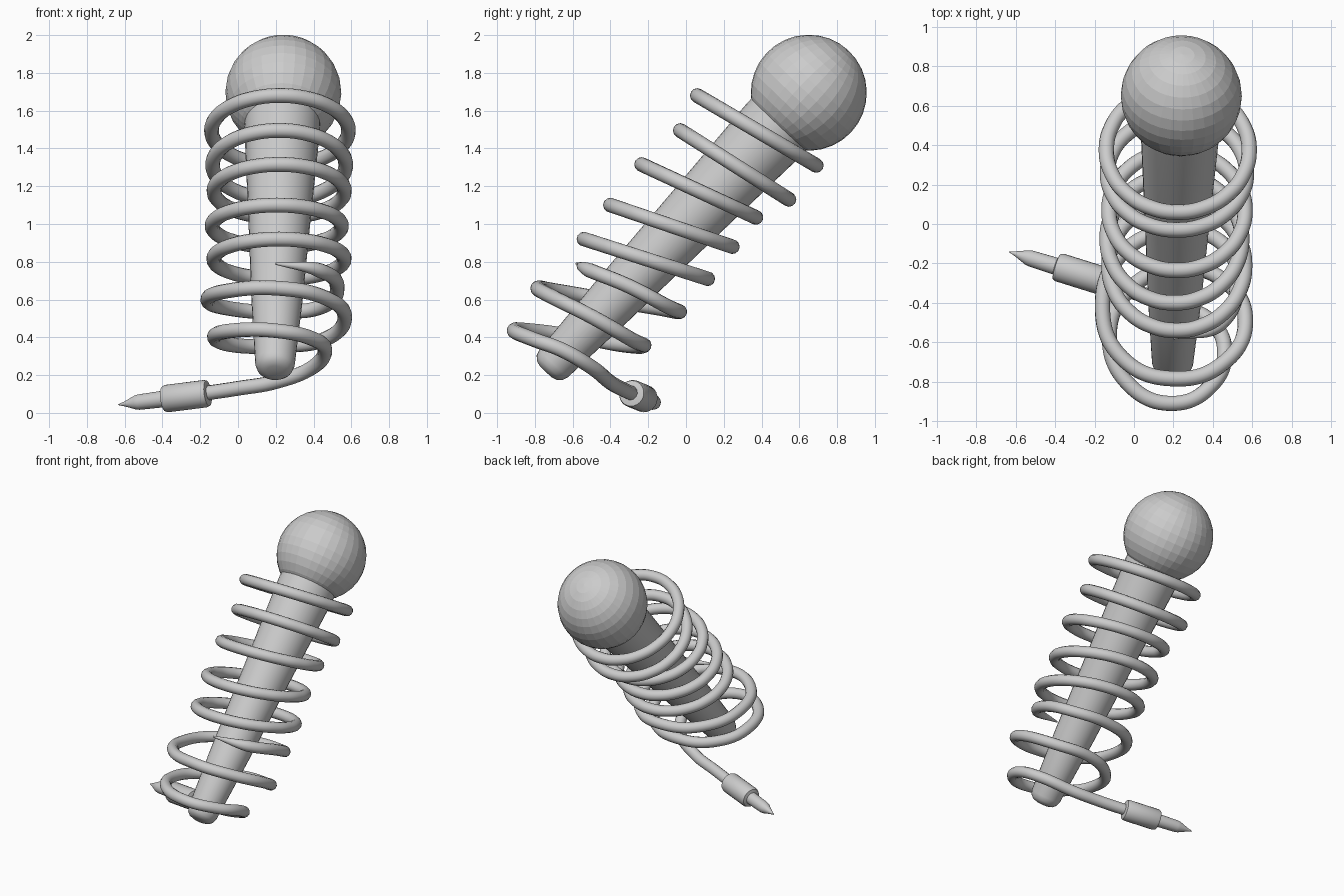
import bpy, math
from mathutils import Vector

if "Cube" in bpy.data.objects:
    bpy.data.objects.remove(bpy.data.objects["Cube"])


def lathe(name, base, direction, profile, sides=32, smooth=True):
    """Revolve (distance, radius) pairs about an axis."""
    verts, faces = [], []
    rot = Vector((0, 0, 1)).rotation_difference(Vector(direction).normalized())
    for d, r in profile:
        for i in range(sides):
            a = 2 * math.pi * i / sides
            verts.append(Vector(base) + rot @ Vector((r * math.cos(a), r * math.sin(a), d)))
    for k in range(len(profile) - 1):
        for i in range(sides):
            j = (i + 1) % sides
            faces.append((k * sides + i, k * sides + j, (k + 1) * sides + j, (k + 1) * sides + i))
    faces.append(tuple(reversed(range(sides))))
    faces.append(tuple((len(profile) - 1) * sides + i for i in range(sides)))
    mesh = bpy.data.meshes.new(name)
    mesh.from_pydata(verts, [], faces)
    obj = bpy.data.objects.new(name, mesh)
    bpy.context.collection.objects.link(obj)
    if smooth:
        bpy.context.view_layer.objects.active = obj
        obj.select_set(True)
        bpy.ops.object.shade_smooth_by_angle(angle=math.radians(35))
        obj.select_set(False)
    return obj


def tube(name, points, radius, cyclic=False, taper_start=False):
    """Round tube through points with automatic smooth handles."""
    cu = bpy.data.curves.new(name, 'CURVE')
    cu.dimensions = '3D'
    cu.bevel_depth = radius
    cu.bevel_resolution = 4
    cu.resolution_u = 12
    cu.use_fill_caps = True
    sp = cu.splines.new('BEZIER')
    sp.bezier_points.add(len(points) - 1)
    for bp, p in zip(sp.bezier_points, points):
        bp.co = p
        bp.handle_left_type = bp.handle_right_type = 'AUTO'
    sp.use_cyclic_u = cyclic
    if taper_start:
        sp.bezier_points[0].radius = 0.15
    obj = bpy.data.objects.new(name, cu)
    bpy.context.collection.objects.link(obj)
    return obj


# Tapered handle with rounded bottom edge
foot = Vector((0.195, -0.735, 0.225))
ball_centre = Vector((0.24, 0.65, 1.695))
axis = ball_centre - foot
lathe("handle", foot, axis,
      [(-0.01, 0.045), (0, 0.075), (0.02, 0.095), (0.05, 0.105),
       (0.5, 0.135), (1.1, 0.165), (1.75, 0.2), (1.85, 0.2)])

# Faceted ball, poles along the handle
R = 0.307
lathe("ball", ball_centre, axis,
      [(-R * math.cos(math.pi * k / 16), max(R * math.sin(math.pi * k / 16), 0.0005))
       for k in range(17)], smooth=False)

# Separate tilted rings: front (y, z), back (y, z), centre x, half width
rings = [((0.06, 1.68), (0.69, 1.31), 0.222, 0.362),
         ((-0.03, 1.495), (0.545, 1.13), 0.218, 0.352),
         ((-0.235, 1.315), (0.37, 1.035), 0.218, 0.345),
         ((-0.40, 1.10), (0.245, 0.88), 0.205, 0.342),
         ((-0.54, 0.92), (0.115, 0.71), 0.217, 0.345)]
for n, (f, b, cx, w) in enumerate(rings):
    pts = []
    for i in range(16):
        a = 2 * math.pi * i / 16
        t = 0.5 - 0.5 * math.cos(a)
        pts.append((cx + w * math.sin(a), f[0] + t * (b[0] - f[0]), f[1] + t * (b[1] - f[1])))
    tube(f"coil_ring_{n + 1}", pts, 0.039, cyclic=True)

# Lower cable winding twice, then running out to the plug
tube("cable", [
    (0.20, -0.58, 0.79), (0.43, -0.51, 0.755), (0.525, -0.30, 0.67), (0.45, -0.10, 0.565),
    (0.21, -0.035, 0.535),
    (-0.06, -0.15, 0.555), (-0.16, -0.42, 0.60), (-0.06, -0.68, 0.645), (0.21, -0.785, 0.66),
    (0.46, -0.70, 0.61), (0.565, -0.50, 0.51), (0.46, -0.29, 0.39), (0.20, -0.225, 0.355),
    (-0.03, -0.34, 0.36), (-0.125, -0.56, 0.40), (-0.03, -0.81, 0.435), (0.20, -0.91, 0.435),
    (0.40, -0.81, 0.39), (0.46, -0.65, 0.33), (0.40, -0.505, 0.245), (0.20, -0.405, 0.165),
    (0.0, -0.345, 0.13), (-0.20, -0.28, 0.10)], 0.039, taper_start=True)

# Plug: wide sleeve, thin barrel and pointed tip
plug_start = Vector((-0.155, -0.29, 0.104))
lathe("plug", plug_start, Vector((-0.635, -0.14, 0.043)) - plug_start,
      [(0, 0.045), (0.005, 0.068), (0.02, 0.073), (0.235, 0.073), (0.25, 0.066),
       (0.256, 0.044), (0.39, 0.041), (0.41, 0.037), (0.47, 0.013), (0.505, 0.002)], sides=24)
